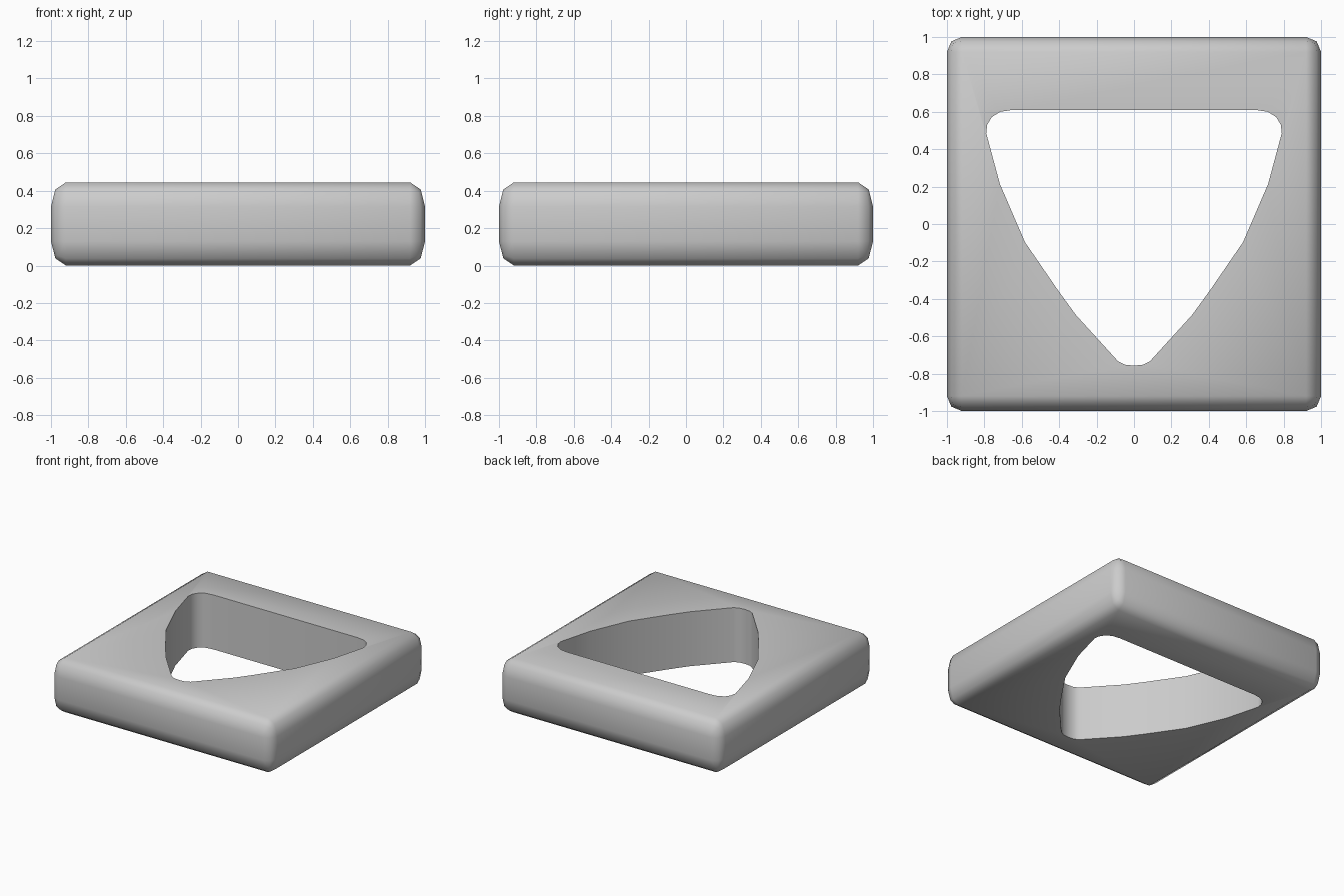
import bpy, bmesh, math

if "Cube" in bpy.data.objects:
    bpy.data.objects.remove(bpy.data.objects["Cube"])

H = 0.445


def add_object(name, bm):
    mesh = bpy.data.meshes.new(name)
    bm.to_mesh(mesh)
    bm.free()
    obj = bpy.data.objects.new(name, mesh)
    bpy.context.collection.objects.link(obj)
    return obj


# Rounded slab: bevelled block, stretched so the rounding is taller than wide
stretch = 1.62
bm = bmesh.new()
bmesh.ops.create_cube(bm, size=2)
bmesh.ops.scale(bm, vec=(1, 1, H / 2 / stretch), verts=bm.verts)
bmesh.ops.bevel(bm, geom=bm.edges[:], offset=0.08, segments=2, profile=0.5,
                affect='EDGES')
bmesh.ops.scale(bm, vec=(1, 1, stretch), verts=bm.verts)
bmesh.ops.translate(bm, vec=(0, 0, H / 2), verts=bm.verts)
slab = add_object("slab", bm)

# Rounded triangular opening: right half of the outline, mirrored
half = [(0.05, -0.752), (0.086, -0.733), (0.31, -0.487), (0.406, -0.355),
        (0.583, -0.097), (0.717, 0.214), (0.79, 0.485), (0.785, 0.53),
        (0.76, 0.572), (0.715, 0.6), (0.65, 0.61)]
outline = [(0, -0.757)] + half + [(-x, y) for x, y in reversed(half)]
bm = bmesh.new()
face = bm.faces.new([bm.verts.new((x, y, -0.2)) for x, y in outline])
ext = bmesh.ops.extrude_face_region(bm, geom=[face])
bmesh.ops.translate(bm, vec=(0, 0, H + 0.4),
                    verts=[v for v in ext["geom"] if isinstance(v, bmesh.types.BMVert)])
bmesh.ops.recalc_face_normals(bm, faces=bm.faces)
cutter = add_object("opening_cutter", bm)
cutter.hide_render = True

# Cut the opening and shade smooth
mod = slab.modifiers.new("opening", 'BOOLEAN')
mod.operation = 'DIFFERENCE'
mod.solver = 'EXACT'
mod.object = cutter
bpy.context.view_layer.objects.active = slab
slab.select_set(True)
bpy.ops.object.modifier_apply(modifier=mod.name)
bpy.data.objects.remove(cutter)
bpy.ops.object.shade_smooth_by_angle(angle=math.radians(50))
